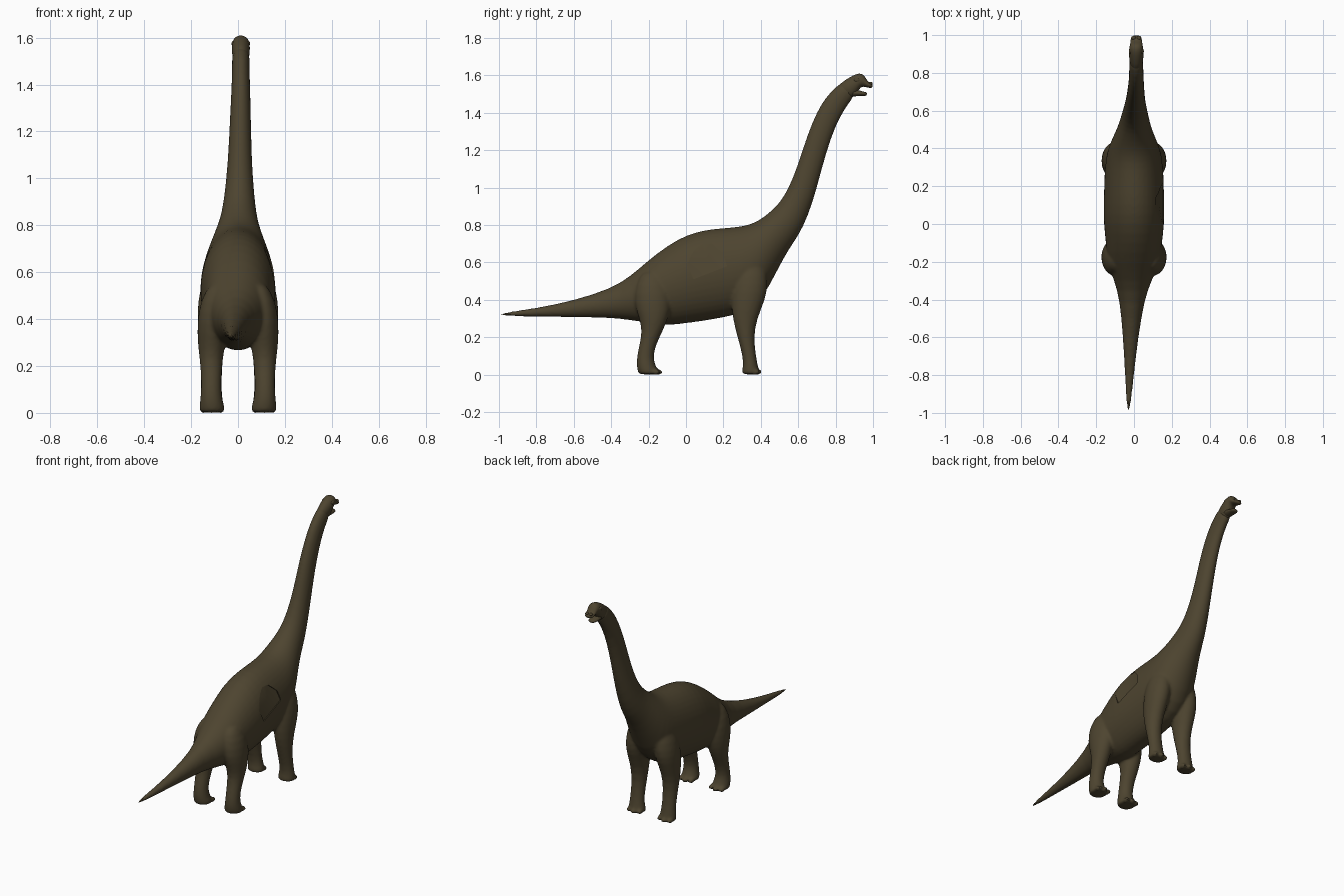
import bpy, bmesh, math
from mathutils import Matrix, Vector

if "Cube" in bpy.data.objects:
    bpy.data.objects.remove(bpy.data.objects["Cube"])

hide = bpy.data.materials.new("dark olive brown hide")
hide.use_nodes = True
COLOUR = (0.075, 0.058, 0.029, 1)
hide.diffuse_color = COLOUR
hide.node_tree.nodes["Principled BSDF"].inputs["Base Color"].default_value = COLOUR


def loft(bm, rings, sides=20):
    """Skin elliptical rings: (y, z) of one rim, (y, z) of the other, half width, x centre."""
    loops = []
    for y1, z1, y2, z2, w, x in rings:
        a, b = Vector((x, y1, z1)), Vector((x, y2, z2))
        mid, arm = (a + b) / 2, (a - b) / 2
        loops.append([bm.verts.new(mid + arm * math.cos(t) + Vector((w * math.sin(t), 0, 0)))
                      for t in (2 * math.pi * i / sides for i in range(sides))])
    for p, q in zip(loops, loops[1:]):
        for i in range(sides):
            j = (i + 1) % sides
            bm.faces.new((p[i], p[j], q[j], q[i]))
    bm.faces.new(loops[0])
    bm.faces.new(loops[-1])


def blob(bm, centre, size):
    bmesh.ops.create_icosphere(bm, subdivisions=3, radius=1,
                               matrix=Matrix.Translation(centre) @ Matrix.Diagonal((*size, 1)))


def make(name, bm):
    bmesh.ops.recalc_face_normals(bm, faces=bm.faces)
    mesh = bpy.data.meshes.new(name)
    bm.to_mesh(mesh)
    bm.free()
    mesh.materials.append(hide)
    obj = bpy.data.objects.new(name, mesh)
    bpy.context.collection.objects.link(obj)
    return obj


def finish(obj, angle):
    """Apply the modifiers and shade smooth."""
    bpy.ops.object.select_all(action='DESELECT')
    obj.select_set(True)
    bpy.context.view_layer.objects.active = obj
    bpy.ops.object.convert(target='MESH')
    bpy.ops.object.shade_smooth_by_angle(angle=math.radians(angle))


# Tail, trunk and neck in one run
bm = bmesh.new()
loft(bm, [
    (-1.01, .328, -1.01, .312, .009, -.03),
    (-.8, .356, -.8, .311, .024, -.024),
    (-.6, .397, -.6, .306, .041, -.018),
    (-.4, .462, -.4, .304, .066, -.01),
    (-.3, .525, -.3, .29, .1, -.006),
    (-.2, .615, -.2, .275, .142, -.003),
    (-.1, .693, -.1, .258, .15, 0),
    (0, .75, 0, .272, .163, 0),
    (.1, .778, .1, .284, .163, 0),
    (.2, .787, .2, .303, .16, 0),
    (.3, .795, .31, .325, .157, 0),
    (.36, .812, .41, .4, .145, 0),
    (.41, .84, .485, .55, .118, 0),
    (.455, .877, .55, .67, .092, .002),
    (.5, .92, .605, .745, .077, .004),
    (.55, 1.0, .655, .85, .064, .006),
    (.6, 1.13, .702, 1.0, .052, .008),
    (.65, 1.29, .748, 1.18, .046, .01),
    (.7, 1.41, .8, 1.33, .041, .012),
    (.75, 1.49, .85, 1.42, .038, .012),
    (.81, 1.55, .89, 1.475, .038, .012),
    (.85, 1.572, .9, 1.49, .036, .012)])

# Legs, mirrored, with toes on each foot
for s in (1, -1):
    loft(bm, [  # hind leg
        (-.14, .56, -.23, .56, .03, s * .085),
        (-.085, .48, -.27, .48, .062, s * .1),
        (-.075, .38, -.28, .38, .07, s * .105),
        (-.095, .3, -.25, .3, .06, s * .113),
        (-.125, .23, -.235, .23, .05, s * .114),
        (-.16, .16, -.25, .16, .044, s * .114),
        (-.177, .09, -.264, .09, .043, s * .115),
        (-.16, .045, -.265, .045, .05, s * .113),
        (-.145, .015, -.258, .015, .056, s * .11),
        (-.145, 0, -.255, 0, .055, s * .11)])
    loft(bm, [  # front leg
        (.39, .66, .3, .66, .03, s * .07),
        (.43, .58, .26, .58, .06, s * .09),
        (.44, .48, .25, .48, .072, s * .1),
        (.425, .4, .24, .4, .066, s * .108),
        (.38, .3, .248, .3, .054, s * .113),
        (.362, .2, .275, .2, .047, s * .113),
        (.375, .1, .303, .1, .044, s * .114),
        (.385, .045, .305, .045, .05, s * .113),
        (.392, .015, .298, .015, .056, s * .11),
        (.39, 0, .3, 0, .055, s * .11)])
    for toe_y in (-.15, .382):
        for dx, dy in ((-.037, -.012), (0, 0), (.037, -.012)):
            blob(bm, (s * .11 + dx, toe_y + dy, .014), (.017, .026, .015))
body = make("body_neck_tail_and_legs", bm)
body.modifiers.new("Soften", 'SUBSURF').levels = 1
remesh = body.modifiers.new("Fuse", 'REMESH')
remesh.mode = 'VOXEL'
remesh.voxel_size = .008
smooth = body.modifiers.new("Blend", 'SMOOTH')
smooth.factor, smooth.iterations = .5, 8


# Faceted hollow in the left flank
def flank(z):
    return .163 * math.sqrt(1 - ((z - .53) / .25) ** 2)


bm = bmesh.new()
outline = [(.0, .6), (.03, .67), (.09, .7), (.14, .7), (.2, .645), (.22, .58), (.04, .51)]
inner = [bm.verts.new((flank(z) - .008, y, z)) for y, z in outline]
outer = [bm.verts.new((.3, y, z)) for y, z in outline]
deepest = bm.verts.new((flank(.62) - .022, .11, .62))
for i in range(len(outline)):
    j = (i + 1) % len(outline)
    bm.faces.new((inner[i], inner[j], outer[j], outer[i]))
    bm.faces.new((inner[j], inner[i], deepest))
bm.faces.new(outer)
cutter = make("flank_hollow_cutter", bm)
cutter.hide_render = True
cut = body.modifiers.new("Hollow", 'BOOLEAN')
cut.operation, cut.object, cut.solver = 'DIFFERENCE', cutter, 'EXACT'
finish(body, 35)
bpy.data.objects.remove(cutter)

# Head with snout, crest and brows
bm = bmesh.new()
X = .012
loft(bm, [
    (.79, 1.532, .88, 1.47, .034, X),
    (.85, 1.576, .905, 1.492, .038, X),
    (.89, 1.6, .92, 1.512, .04, X),
    (.925, 1.614, .932, 1.535, .038, X),
    (.952, 1.606, .947, 1.54, .034, X),
    (.968, 1.571, .962, 1.537, .031, X),
    (.986, 1.561, .982, 1.532, .03, X),
    (1.0, 1.552, .998, 1.534, .022, X)], 16)
for s in (1, -1):
    blob(bm, (X + s * .03, .915, 1.575), (.01, .018, .012))
    blob(bm, (X + s * .014, .985, 1.558), (.011, .012, .008))
head = make("head", bm)

# Open lower jaw
bm = bmesh.new()
loft(bm, [
    (.87, 1.535, .872, 1.482, .03, X),
    (.92, 1.522, .917, 1.49, .031, X),
    (.95, 1.513, .95, 1.489, .027, X),
    (.969, 1.51, .969, 1.492, .019, X)], 16)
jaw = make("lower_jaw", bm)
for part in (head, jaw):
    part.modifiers.new("Soften", 'SUBSURF').levels = 1
    finish(part, 60)
